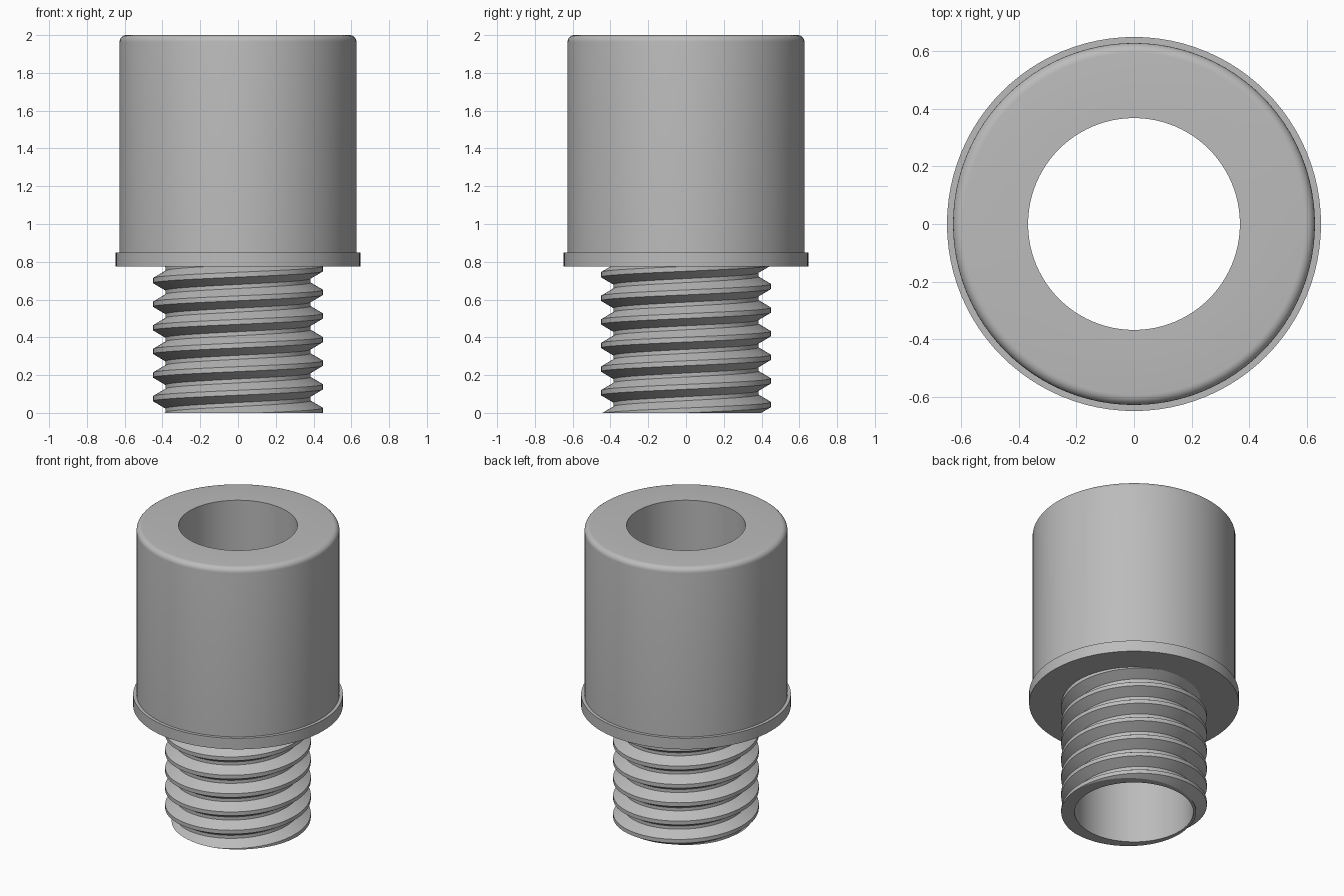
import bpy, bmesh, math

cube = bpy.data.objects.get("Cube")
if cube:
    bpy.data.objects.remove(cube, do_unlink=True)

SEG = 96
BORE, COLLAR_Z, TOP_Z = 0.367, 0.775, 2.0

steel = bpy.data.materials.new("grey metal")
steel.use_nodes = True
GREY = (0.5, 0.5, 0.5, 1)
steel.diffuse_color = GREY
steel.node_tree.nodes["Principled BSDF"].inputs["Base Color"].default_value = GREY


def finish(bm, name):
    me = bpy.data.meshes.new(name)
    bm.to_mesh(me)
    bm.free()
    me.materials.append(steel)
    ob = bpy.data.objects.new(name, me)
    bpy.context.collection.objects.link(ob)
    bpy.ops.object.select_all(action='DESELECT')
    bpy.context.view_layer.objects.active = ob
    ob.select_set(True)
    bpy.ops.object.shade_smooth_by_angle(angle=math.radians(25))
    return ob


def lathe(name, profile):
    """Spin an (r, z) profile, listed so that its left side faces outward."""
    bm = bmesh.new()
    rings = [[bm.verts.new((r * math.cos(a), r * math.sin(a), z)) for r, z in profile]
             for a in (2 * math.pi * i / SEG for i in range(SEG))]
    for i in range(SEG):
        a, b = rings[i], rings[(i + 1) % SEG]
        for j in range(len(profile) - 1):
            bm.faces.new((a[j], a[j + 1], b[j + 1], b[j]))
    return finish(bm, name)


# Sleeve with bore, rounded top rim and collar
R, FILLET = 0.627, 0.035
rim = [(R - FILLET + FILLET * math.sin(t), TOP_Z - FILLET + FILLET * math.cos(t))
       for t in (math.pi / 2 * k / 6 for k in range(7))]
lathe("sleeve", [(BORE, 0), (BORE, TOP_Z)] + rim
      + [(R, 0.85), (0.648, 0.85), (0.648, COLLAR_Z), (BORE + 0.005, COLLAR_Z)])

# Right-hand thread, swept as one ribbon and trimmed flat
PITCH, CREST, ROOT, PHASE = 0.125, 0.45, 0.384, 0.013
HC, HR = 0.013, 0.052          # half crest width, start of the root flat
section = [(CREST, -HC), (CREST, HC), (ROOT, HR), (ROOT, PITCH - HR), (CREST, PITCH - HC)]
bm = bmesh.new()
prev = None
for i in range(-2 * SEG, 8 * SEG + 1):
    a = 2 * math.pi * i / SEG
    lift = PHASE + PITCH * i / SEG
    row = [bm.verts.new((r * math.cos(a), r * math.sin(a), z + lift)) for r, z in section]
    if prev:
        for j in range(len(section) - 1):
            bm.faces.new((prev[j], row[j], row[j + 1], prev[j + 1]))
    prev = row
bmesh.ops.remove_doubles(bm, verts=bm.verts, dist=1e-4)


def trim(z, normal):
    geom = bm.verts[:] + bm.edges[:] + bm.faces[:]
    cut = bmesh.ops.bisect_plane(bm, geom=geom, dist=1e-5, plane_co=(0, 0, z),
                                 plane_no=(0, 0, normal), clear_outer=True)
    return [e for e in cut["geom_cut"] if isinstance(e, bmesh.types.BMEdge)]


trim(COLLAR_Z + 0.02, 1)
edges = trim(0, -1)

# Flat end ring between the thread outline and the bore
ring = bmesh.ops.create_circle(bm, segments=SEG, radius=BORE)["verts"]
edges += list({e for v in ring for e in v.link_edges})
end = bmesh.ops.triangle_fill(bm, edges=edges, use_beauty=True, normal=(0, 0, -1))
for f in end["geom"]:
    if isinstance(f, bmesh.types.BMFace):
        f.normal_update()
        if f.normal.z > 0:
            f.normal_flip()
finish(bm, "threaded_shank")
